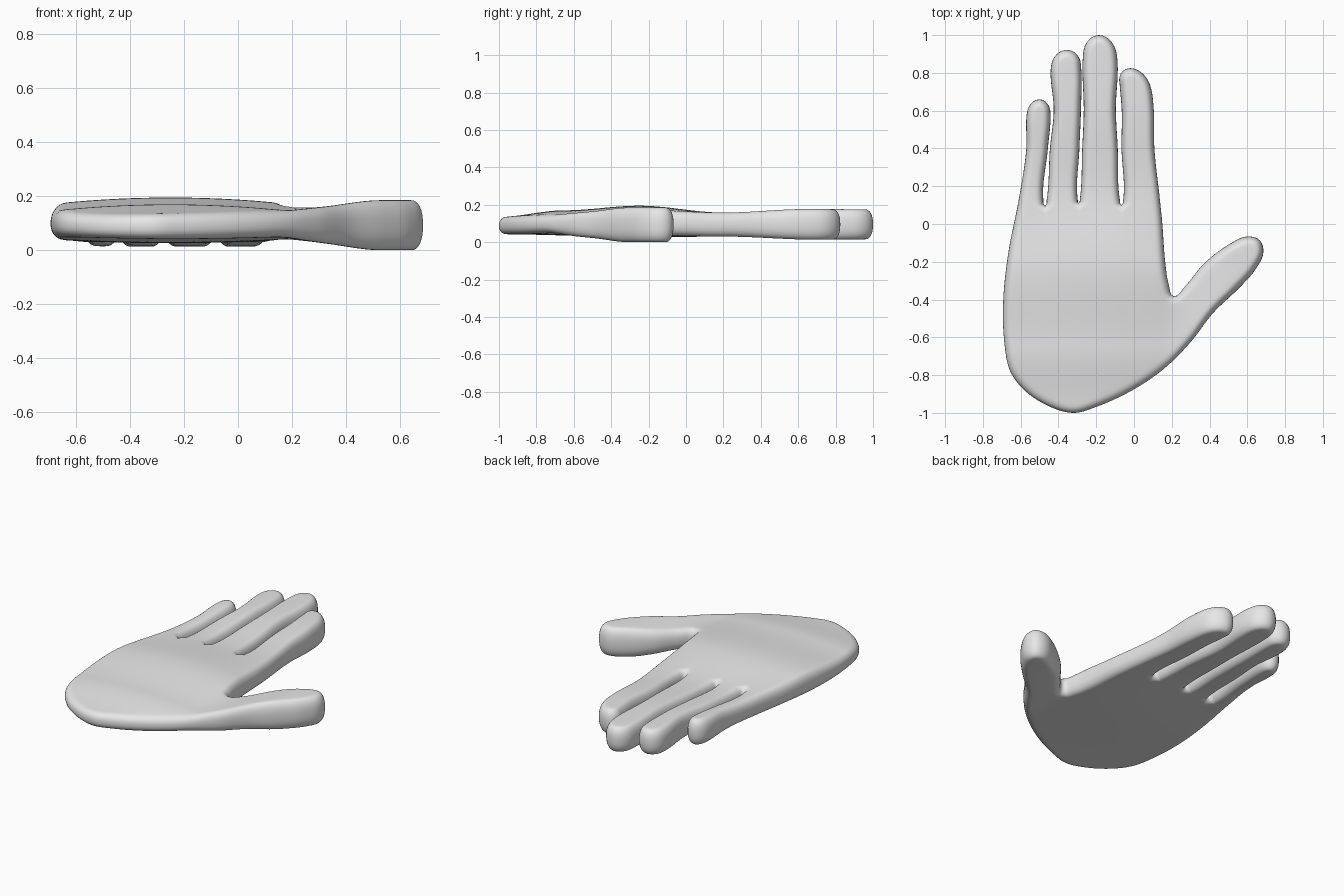
import bpy, bmesh, math
from mathutils import Vector
from mathutils.geometry import interpolate_bezier, delaunay_2d_cdt

cube = bpy.data.objects.get("Cube")
if cube:
    bpy.data.objects.remove(cube, do_unlink=True)

EDGE_RADIUS = 0.046
SPACING = 0.018
ROUND_STEPS = 8


def smooth(value, low, high):
    t = min(1, max(0, (value - low) / (high - low)))
    return t * t * (3 - 2 * t)


def profile(stations, value):
    """Height along a list of (position, height) stations, eased between them."""
    for (a, za), (b, zb) in zip(stations, stations[1:]):
        if value <= b:
            return za + (zb - za) * smooth(value, a, b)
    return stations[-1][1]


# Upper and lower heights along the palm and fingers, and across the thumb
palm_top = [(-1, .135), (-.65, .17), (-.25, .195), (.2, .158), (.65, .177), (1, .175)]
palm_bottom = [(-1, .042), (-.2, .026), (.2, .03), (.7, .013), (1, .015)]
thumb_top = [(.1, .155), (.25, .157), (.53, .185), (.7, .185)]
thumb_bottom = [(.1, .033), (.25, .03), (.53, 0), (.7, 0)]


def surface_height(x, y, upper):
    along = profile(palm_top if upper else palm_bottom, y)
    # The palm thins toward its two sides
    side = min(1, abs(x + .25) / .45) ** 2 * (1 - smooth(y, -.15, .2))
    along += side * (-.025 if upper else .014)
    across = profile(thumb_top if upper else thumb_bottom, x)
    weight = smooth(x, .13, .32)
    return along * (1 - weight) + across * weight


def finger(stations, tip):
    """Outline of one finger, up its left side, round the tip and down again.
    Stations are (centre x, y, half width)."""
    cx, cy, half = stations[-1]
    up = [(x + h, y) for x, y, h in stations]
    down = [(x - h, y) for x, y, h in reversed(stations)]
    cap = []
    for i in range(1, 6):
        a = math.pi * i / 6
        cap.append((cx + half * math.cos(a) + (tip[0] - cx) * math.sin(a),
                    cy + (tip[1] - cy) * math.sin(a)))
    return up + cap + down


# Outline, counterclockwise from the heel of the hand
heel = [(-.32, -1), (-.2, -.968), (0, -.875), (.16, -.765), (.3, -.625)]
thumb = [(.42, -.47), (.55, -.345), (.64, -.245), (.685, -.15), (.665, -.085),
         (.6, -.066), (.5, -.11), (.37, -.21), (.27, -.33), (.21, -.382)]
thumb_side = [(.184, -.32), (.165, -.2), (.15, 0)]
index = finger([(.04, .13, .097), (.021, .4, .087), (.02, .6, .085), (.006, .73, .081)],
               (-.02, .825))
middle = finger([(-.181, .13, .106), (-.18, .4, .094), (-.181, .6, .085),
                 (-.18, .88, .091)], (-.185, 1))
ring = finger([(-.38, .13, .082), (-.367, .4, .078), (-.353, .6, .072),
               (-.36, .83, .08)], (-.355, .922))
little = finger([(-.545, .13, .065), (-.513, .4, .057), (-.505, .58, .063)],
                (-.5, .66))
outer_side = [(-.665, -.15), (-.692, -.4), (-.687, -.62), (-.655, -.78),
              (-.58, -.88), (-.45, -.965)]
outline = (heel + thumb + thumb_side + index + [(-.066, .1)] + middle + [(-.292, .11)]
           + ring + [(-.471, .095)] + little + outer_side)


def smooth_loop(points):
    """Evenly spaced points on a smooth closed curve through the given ones."""
    pts = [Vector(p) for p in points]
    n = len(pts)
    tangents = []
    for i in range(n):
        before = (pts[i] - pts[i - 1]).normalized()
        after = (pts[(i + 1) % n] - pts[i]).normalized()
        tangents.append((before + after).normalized())
    result = []
    for i in range(n):
        j = (i + 1) % n
        length = (pts[j] - pts[i]).length
        count = max(3, round(length / SPACING) + 1)
        curve = interpolate_bezier(pts[i], pts[i] + tangents[i] * length / 3,
                                   pts[j] - tangents[j] * length / 3, pts[j], count)
        result += [Vector((p[0], p[1])) for p in curve[:-1]]
    return result


loop = smooth_loop(outline)
count = len(loop)
inward = []
for i in range(count):
    d = (loop[(i + 1) % count] - loop[i - 1]).normalized()
    inward.append(Vector((-d.y, d.x)))

# Flat region inside the rounded border, filled with an even grid
inner = [p + n * EDGE_RADIUS for p, n in zip(loop, inward)]
grid = []
step = SPACING * 1.5
for i in range(int(1.4 / step)):
    for j in range(int(2 / step)):
        p = Vector((-.7 + i * step, -1 + j * step))
        if all((p - q).length_squared > (step * .5) ** 2 for q in inner):
            grid.append(p)
edges = [(i, (i + 1) % count) for i in range(count)]
flat_points, _, flat_faces, *_ = delaunay_2d_cdt(inner + grid, edges, [], 1, 1e-6)

bm = bmesh.new()


def build_side(upper):
    """Rounded border rings and the gently domed cap of one side."""
    rings = []
    for k in range(ROUND_STEPS + 1):
        a = math.pi / 2 * k / ROUND_STEPS
        inset = EDGE_RADIUS * (1 - max(0, math.cos(a)) ** .85)
        rise = math.sin(a) ** .85
        ring_verts = []
        for p, n in zip(loop, inward):
            q = p + n * inset
            high = surface_height(q.x, q.y, True)
            low = surface_height(q.x, q.y, False)
            mid = (high + low) / 2
            z = mid + ((high if upper else low) - mid) * rise
            ring_verts.append(bm.verts.new((q.x, q.y, z)))
        rings.append(ring_verts)
    for a, b in zip(rings, rings[1:]):
        for i in range(count):
            j = (i + 1) % count
            face = [a[i], a[j], b[j], b[i]]
            bm.faces.new(face if upper else face[::-1])
    cap = [bm.verts.new((p.x, p.y, surface_height(p.x, p.y, upper))) for p in flat_points]
    for f in flat_faces:
        face = [cap[i] for i in f]
        bm.faces.new(face if upper else face[::-1])


build_side(True)
build_side(False)
bmesh.ops.remove_doubles(bm, verts=bm.verts, dist=1e-4)
bmesh.ops.delete(bm, geom=[v for v in bm.verts if not v.link_faces], context='VERTS')
bmesh.ops.recalc_face_normals(bm, faces=bm.faces)
for f in bm.faces:
    f.smooth = True

mesh = bpy.data.meshes.new("hand")
bm.to_mesh(mesh)
bm.free()
hand = bpy.data.objects.new("hand", mesh)
bpy.context.collection.objects.link(hand)

# Plain light grey
grey = bpy.data.materials.new("light_grey")
grey.use_nodes = True
colour = (.8, .8, .8, 1)
grey.diffuse_color = colour
grey.node_tree.nodes["Principled BSDF"].inputs["Base Color"].default_value = colour
mesh.materials.append(grey)
